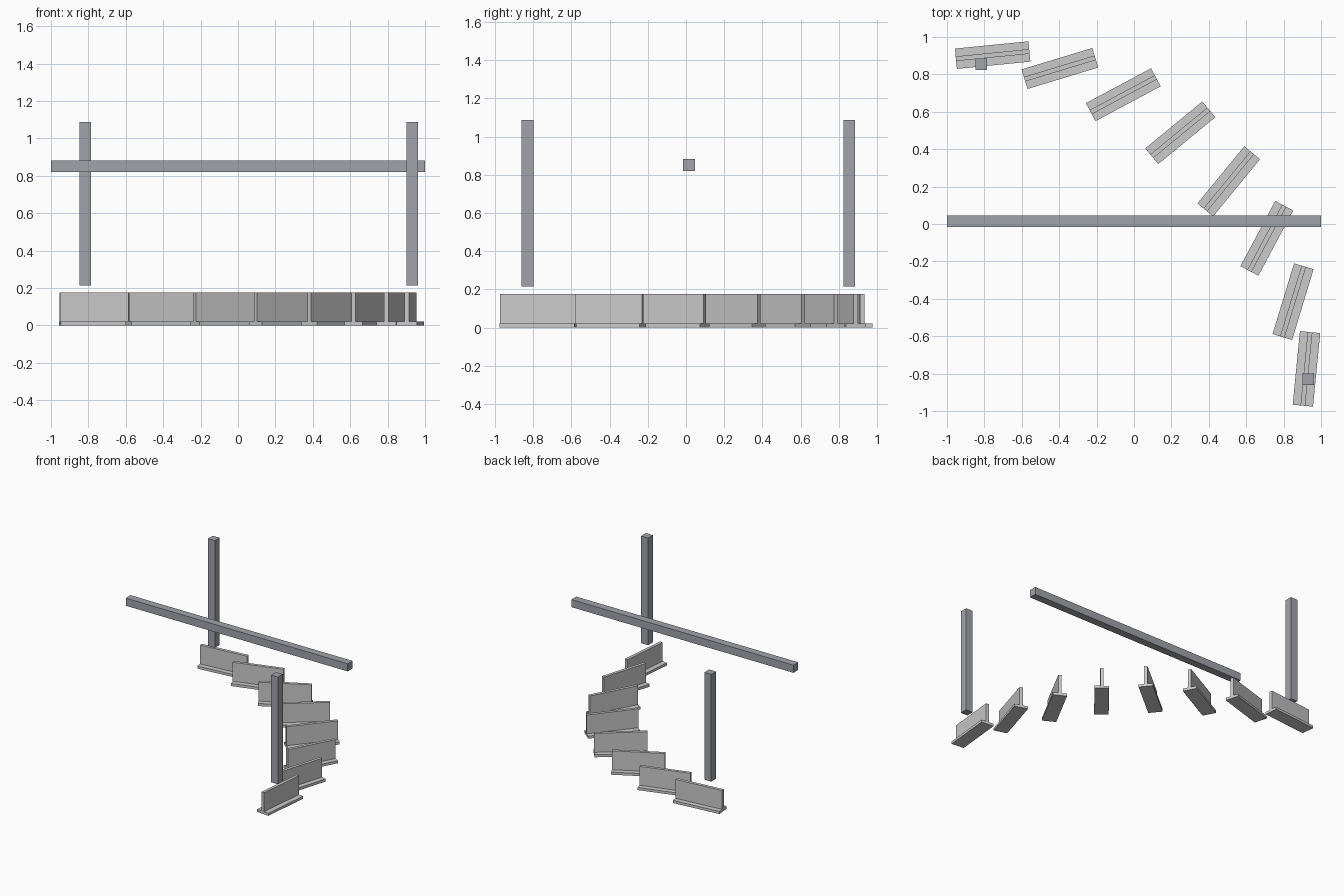
import bpy, bmesh
from math import radians, cos, sin

if "Cube" in bpy.data.objects:
    bpy.data.objects.remove(bpy.data.objects["Cube"])

metal = bpy.data.materials.new("dark_grey")
metal.diffuse_color = (0.36, 0.37, 0.41, 1)
metal.use_nodes = True
metal.node_tree.nodes["Principled BSDF"].inputs["Base Color"].default_value = metal.diffuse_color


def add_object(name, bm, location, turn=0.0, mat=None):
    bmesh.ops.recalc_face_normals(bm, faces=bm.faces)
    mesh = bpy.data.meshes.new(name)
    bm.to_mesh(mesh)
    bm.free()
    ob = bpy.data.objects.new(name, mesh)
    ob.location = location
    ob.rotation_euler.z = turn
    if mat:
        mesh.materials.append(mat)
    bpy.context.collection.objects.link(ob)
    return ob


def bar(name, size, location):
    bm = bmesh.new()
    bmesh.ops.create_cube(bm, size=1)
    bmesh.ops.scale(bm, vec=size, verts=bm.verts)
    return add_object(name, bm, location, mat=metal)


def barrier(name, location, turn):
    # inverted T profile: wide foot with a thin upright wall, swept along x
    length, foot, wall, foot_h, top = 0.395, 0.109, 0.025, 0.021, 0.175
    half = [(foot / 2, 0), (foot / 2, foot_h), (wall / 2, foot_h), (wall / 2, top)]
    outline = half + [(-y, z) for y, z in reversed(half)]
    bm = bmesh.new()
    face = bm.faces.new([bm.verts.new((-length / 2, y, z)) for y, z in outline])
    swept = bmesh.ops.extrude_face_region(bm, geom=[face], use_keep_orig=True)
    moved = [v for v in swept["geom"] if isinstance(v, bmesh.types.BMVert)]
    bmesh.ops.translate(bm, vec=(length, 0, 0), verts=moved)
    return add_object(name, bm, location, turn)


# Eight barrier segments spaced along a quarter circle
cx, cy, radius, count = -0.939, -0.958, 1.87, 8
for i in range(count):
    a = radians(90 * (1 - (i + 0.5) / count))
    barrier(f"barrier_segment_{i + 1}",
            (cx + radius * cos(a), cy + radius * sin(a), 0), radians(90) - a)

# Floating posts above the two ends, and the horizontal beam
t = 0.062
bar("left_post", (t, t, 0.873), (-0.816, 0.854, 0.651))
bar("right_post", (t, t, 0.873), (0.932, -0.83, 0.651))
bar("cross_beam", (2.0, t, t), (0, 0.015, 0.852))
